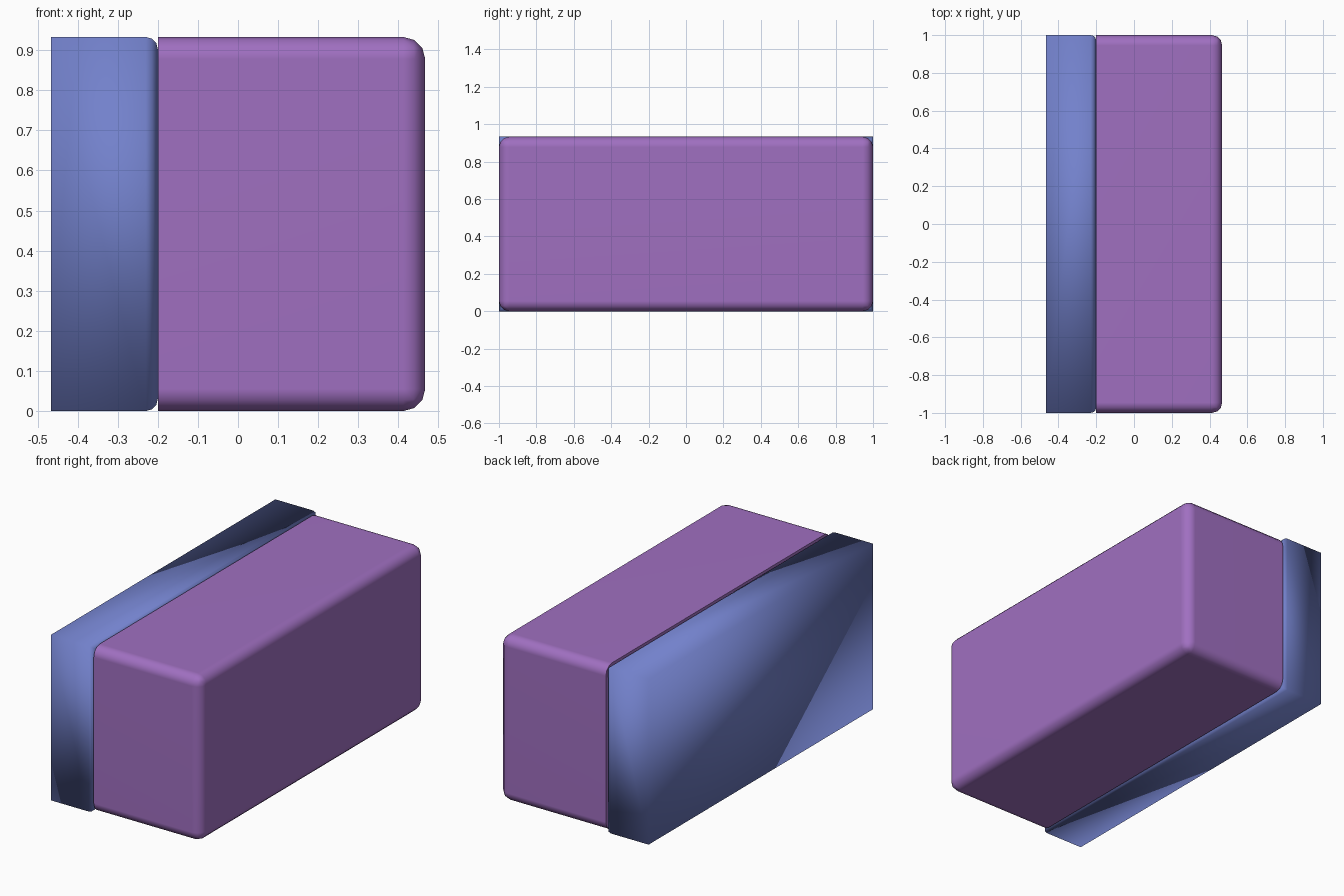
import bpy, bmesh
from mathutils import Vector

if "Cube" in bpy.data.objects:
    bpy.data.objects.remove(bpy.data.objects["Cube"])

X0, SEAM, X1, H = -0.467, -0.2, 0.467, 0.933


def box(name, x0, x1, color, pick, width, weighted):
    """Smooth box with only the picked edges rounded."""
    bm = bmesh.new()
    bmesh.ops.create_cube(bm, size=1)
    bmesh.ops.scale(bm, vec=(x1 - x0, 2, H), verts=bm.verts)
    bmesh.ops.translate(bm, vec=((x0 + x1) / 2, 0, H / 2), verts=bm.verts)
    edges = [e for e in bm.edges if pick(e)]
    bmesh.ops.bevel(bm, geom=edges, offset=width, offset_type='OFFSET', segments=3,
                    profile=0.5, affect='EDGES', clamp_overlap=True)
    for f in bm.faces:
        f.smooth = True
    bmesh.ops.recalc_face_normals(bm, faces=bm.faces)
    me = bpy.data.meshes.new(name)
    bm.to_mesh(me)
    bm.free()
    ob = bpy.data.objects.new(name, me)
    bpy.context.collection.objects.link(ob)
    mat = bpy.data.materials.new(name + "_colour")
    mat.diffuse_color = color
    mat.use_nodes = True
    mat.node_tree.nodes["Principled BSDF"].inputs["Base Color"].default_value = mat.diffuse_color
    me.materials.append(mat)
    if weighted:
        # keep the hidden end rim crisp and the large faces even
        for e in me.edges:
            if all(abs(me.vertices[v].co.x - x0) < 1e-4 for v in e.vertices):
                e.use_edge_sharp = True
        mod = ob.modifiers.new("even_shading", 'WEIGHTED_NORMAL')
        mod.keep_sharp = True
    return ob


def at_x(e, x):
    return all(abs(v.co.x - x) < 1e-4 for v in e.verts)


# rear slab: rounded only around the face at the seam
box("back_slab", X0, SEAM, (0.17, 0.22, 0.60, 1),
    lambda e: at_x(e, SEAM), 0.03, False)

# main block: rounded everywhere except the rim at the seam
box("main_block", SEAM, X1, (0.35, 0.16, 0.53, 1),
    lambda e: not at_x(e, SEAM), 0.055, True)
